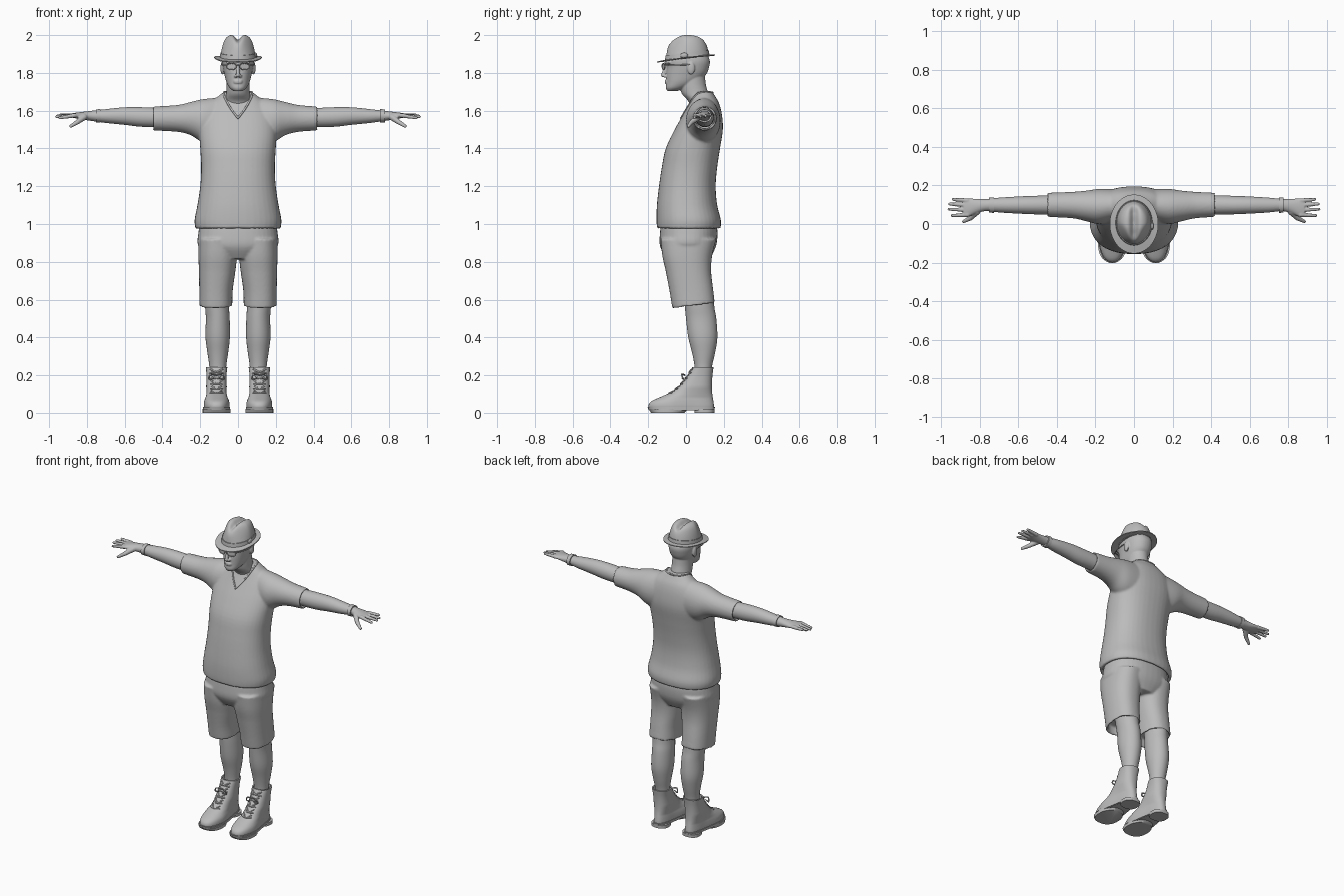
import bpy, bmesh, math
from mathutils import Vector, Matrix

cube = bpy.data.objects.get("Cube")
if cube:
    bpy.data.objects.remove(cube)

grey = bpy.data.materials.new("neutral_grey")
grey.use_nodes = True
grey.diffuse_color = (0.5, 0.5, 0.5, 1)
grey.node_tree.nodes["Principled BSDF"].inputs["Base Color"].default_value = grey.diffuse_color


def catmull(rings, steps):
    """Smoothly interpolate a list of number tuples."""
    if steps == 1:
        return [list(r) for r in rings]
    out = []
    last = len(rings) - 1
    for i in range(last):
        a, b, c, d = rings[max(i - 1, 0)], rings[i], rings[i + 1], rings[min(i + 2, last)]
        for k in range(steps):
            t = k / steps
            out.append([q + t / 2 * (r - p + t * (2 * p - 5 * q + 4 * r - s + t * (3 * (q - r) + s - p)))
                        for p, q, r, s in zip(a, b, c, d)])
    return out + [list(rings[last])]


def loft(bm, axis, rings, side=1, power=2, hollow=None, steps=4, count=40, cap=True):
    """Rings are (position, u low, u high, v low, v high); hollow recesses the last end."""
    rows = catmull(rings, steps)
    if hollow:
        scale, depth = hollow
        t, u0, u1, v0, v1 = rows[-1]
        uc, vc, uh, vh = (u0 + u1) / 2, (v0 + v1) / 2, (u1 - u0) / 2 * scale, (v1 - v0) / 2 * scale
        inward = math.copysign(depth, rows[0][0] - t)
        for shift in (0, inward):
            rows.append([t + shift, uc - uh, uc + uh, vc - vh, vc + vh])
    loops, made = [], []
    for t, u0, u1, v0, v1 in rows:
        loop = []
        for k in range(count):
            a = math.tau * k / count
            c, s = math.cos(a), math.sin(a)
            u = (u0 + u1) / 2 + (u1 - u0) / 2 * math.copysign(abs(c) ** (2 / power), c)
            v = (v0 + v1) / 2 + (v1 - v0) / 2 * math.copysign(abs(s) ** (2 / power), s)
            co = (u, v, t) if axis == "z" else (t, u, v)
            loop.append(bm.verts.new((co[0] * side, co[1], co[2])))
        loops.append(loop)
        made += loop
    for lo, hi in zip(loops, loops[1:]):
        for k in range(count):
            n = (k + 1) % count
            bm.faces.new((lo[k], lo[n], hi[n], hi[k]))
    if cap:
        bm.faces.new(loops[0])
        bm.faces.new(loops[-1])
    return made


def sym(rows):
    """Turn (z, half width, front, back) into mirrored rings."""
    return [(z, -w, w, f, b) for z, w, f, b in rows]


def chain(bm, start, end, r0, r1, n=12):
    """A tapering finger-like run of overlapping balls."""
    start, end = Vector(start), Vector(end)
    for i in range(n + 1):
        t = i / n
        bmesh.ops.create_icosphere(bm, subdivisions=2, radius=r0 + (r1 - r0) * t,
                                   matrix=Matrix.Translation(start.lerp(end, t)))


def ball(bm, at, size):
    bmesh.ops.create_uvsphere(bm, u_segments=20, v_segments=12, radius=1,
                              matrix=Matrix.Translation(at) @ Matrix.Diagonal((*size, 1)))


def finish(bm, name, voxel=None, smooth=3):
    bmesh.ops.recalc_face_normals(bm, faces=bm.faces)
    for f in bm.faces:
        f.smooth = True
    mesh = bpy.data.meshes.new(name)
    bm.to_mesh(mesh)
    bm.free()
    mesh.materials.append(grey)
    obj = bpy.data.objects.new(name, mesh)
    bpy.context.collection.objects.link(obj)
    if voxel:
        m = obj.modifiers.new("blend", "REMESH")
        m.mode, m.voxel_size, m.use_smooth_shade = "VOXEL", voxel, True
        m = obj.modifiers.new("soften", "SMOOTH")
        m.factor, m.iterations = 0.5, smooth
    else:
        mesh.set_sharp_from_angle(angle=math.radians(50))
    return obj


def tube(name, points, radius, target=None, cyclic=False):
    """Round cord through points, optionally laid on a surface."""
    pts = [Vector(p) for p in catmull(points + points[:1] if cyclic else points, 6)]
    if cyclic:
        pts.pop()
    if target:
        bpy.context.view_layer.update()
        surface = target.evaluated_get(bpy.context.evaluated_depsgraph_get())
        pts = [surface.closest_point_on_mesh(p)[1] for p in pts]
    curve = bpy.data.curves.new(name, "CURVE")
    curve.dimensions, curve.bevel_depth, curve.bevel_resolution = "3D", radius, 2
    curve.use_fill_caps = True
    line = curve.splines.new("POLY")
    line.points.add(len(pts) - 1)
    for p, co in zip(line.points, pts):
        p.co = (*co, 1)
    line.use_cyclic_u = cyclic
    curve.materials.append(grey)
    bpy.context.collection.objects.link(bpy.data.objects.new(name, curve))


# Shirt: body and sleeves blended into one loose garment
bm = bmesh.new()
loft(bm, "z", sym([(1.7, .075, .045, .14), (1.68, .1, .035, .152), (1.64, .15, .018, .175),
                   (1.58, .19, -.015, .19), (1.5, .205, -.06, .195), (1.4, .2, -.107, .18),
                   (1.3, .195, -.128, .165), (1.2, .2, -.143, .157), (1.1, .215, -.154, .165),
                   (1.02, .23, -.156, .185), (.975, .225, -.153, .182)]), power=2.3, hollow=(.92, .04))
for side, cuff in ((1, .42), (-1, .45)):
    loft(bm, "x", [(.08, .02, .18, 1.42, 1.67), (.18, 0, .182, 1.43, 1.662), (.25, .015, .173, 1.47, 1.646),
                   (.32, .03, .167, 1.488, 1.63), (cuff, .037, .162, 1.495, 1.622)],
         side, hollow=(.82, .04))
shirt = finish(bm, "shirt", .007, 5)
tube("collar", [(0, -.035, 1.565), (.045, -.01, 1.63), (.08, .04, 1.69), (.06, .12, 1.7), (0, .145, 1.7),
                (-.06, .12, 1.7), (-.08, .04, 1.69), (-.045, -.01, 1.63)], .005, shirt, True)

# Shorts: hips and two wide legs
bm = bmesh.new()
loft(bm, "z", sym([(1.01, .2, -.13, .16), (.95, .21, -.138, .167), (.88, .208, -.137, .158),
                   (.815, .12, -.1, .125)]), power=2.3)
for side in (1, -1):
    loft(bm, "z", [(.92, .01, .208, -.135, .16), (.83, .006, .209, -.125, .138), (.75, .014, .207, -.107, .133),
                   (.65, .028, .205, -.086, .143), (.568, .03, .205, -.072, .152)],
         side, power=2.3, hollow=(.88, .05))
for v in bm.verts:
    v.co.z += .13 * (v.co.y - .04) * max(0, min(1, (.75 - v.co.z) / .15))
finish(bm, "shorts", .007, 4)

# Head: neck, skull, face features and ears
bm = bmesh.new()
loft(bm, "z", sym([(1.6, .075, .03, .13), (1.65, .07, .012, .128), (1.69, .062, -.022, .118),
                   (1.74, .06, -.035, .105), (1.79, .06, -.03, .1)]))
loft(bm, "z", sym([(1.703, .022, -.098, -.05), (1.72, .044, -.107, .0), (1.75, .061, -.105, .06),
                   (1.79, .072, -.105, .105), (1.83, .08, -.102, .122), (1.87, .083, -.106, .125),
                   (1.92, .07, -.08, .1)]), power=2.2)
chain(bm, (0, -.106, 1.84), (0, -.122, 1.787), .008, .011)
for side in (1, -1):
    ball(bm, (side * .012, -.111, 1.783), (.009, .012, .008))
    ball(bm, (side * .083, .027, 1.825), (.01, .02, .034))
    chain(bm, (side * .012, -.106, 1.855), (side * .055, -.088, 1.855), .009, .007)
for z in (1.749, 1.758):
    ball(bm, (0, -.104, z), (.024, .009, .005))
finish(bm, "head", .004)

# Glasses: rims, lenses, bridge and temples
for side, label in ((1, "left"), (-1, "right")):
    rim = []
    for k in range(12):
        a = math.tau * k / 12
        x = .035 + .026 * math.cos(a)
        rim.append((side * x, -.126 + .3 * (x - .01), 1.834 + .017 * math.sin(a)))
    tube(label + "_glasses_rim", rim, .0025, cyclic=True)
    bm = bmesh.new()
    bm.faces.new([bm.verts.new(p) for p in rim])
    finish(bm, label + "_lens")
    tube(label + "_glasses_temple", [(side * .06, -.11, 1.842), (side * .083, -.05, 1.842),
                                     (side * .088, .02, 1.844)], .003)
tube("glasses_bridge", [(-.01, -.124, 1.838), (0, -.128, 1.841), (.01, -.124, 1.838)], .003)

# Hat crown with centre crease and pinched front
bm = bmesh.new()
loft(bm, "z", sym([(1.875, .092, -.107, .12), (1.91, .089, -.103, .116), (1.95, .08, -.095, .106),
                   (1.98, .067, -.08, .092), (1.996, .05, -.058, .07), (2.004, .025, -.03, .045),
                   (2.005, .004, -.004, .015)]), count=64)
for v in bm.verts:
    high = max(0, min(1, (v.co.z - 1.9) / .1))
    v.co.x *= 1 - .4 * high * max(0, -v.co.y / .08)
    v.co.z -= .03 * high ** 3 * math.exp(-(v.co.x / .02) ** 2) + .1 * high * max(0, -v.co.y - .02)
    v.co.z += .12 * v.co.y * (1 - high)
finish(bm, "hat_crown")

# Hat band and brim share the crown's tilt
for name, rows in (("hat_band", [(1.88, .09, -.104, .117), (1.88, .096, -.111, .124),
                                 (1.905, .093, -.108, .121), (1.905, .088, -.1, .114)]),
                   ("hat_brim", [(1.884, .088, -.1, .115), (1.881, .108, -.128, .135), (1.878, .126, -.153, .153),
                                 (1.873, .126, -.153, .153), (1.875, .108, -.128, .135), (1.877, .08, -.09, .1)])):
    bm = bmesh.new()
    loft(bm, "z", sym(rows), steps=1, count=64, cap=False)
    for v in bm.verts:
        v.co.z += .12 * v.co.y + .5 * max(0, abs(v.co.x) - .09) ** 1.3
    finish(bm, name)
bm = bmesh.new()
ball(bm, (.094, -.01, 1.893), (.008, .02, .014))
finish(bm, "hat_band_bow")

for side, label in ((1, "left"), (-1, "right")):
    # Arm with open hand
    bm = bmesh.new()
    loft(bm, "x", [(.34, .05, .15, 1.512, 1.61), (.5, .05, .147, 1.514, 1.618), (.6, .054, .143, 1.525, 1.618),
                   (.7, .06, .137, 1.535, 1.608), (.77, .067, .13, 1.545, 1.6), (.82, .055, .131, 1.552, 1.594),
                   (.86, .038, .133, 1.56, 1.589), (.885, .038, .13, 1.564, 1.585)], side)
    for y0, x1, y1, z1 in ((.122, .938, .128, 1.578), (.098, .957, .104, 1.572),
                           (.073, .96, .077, 1.568), (.048, .944, .044, 1.562)):
        chain(bm, (side * .865, y0, 1.575), (side * x1, y1, z1), .0125, .0085)
    chain(bm, (side * .815, .065, 1.566), (side * .85, .03, 1.54), .018, .013)
    chain(bm, (side * .85, .03, 1.54), (side * .885, .013, 1.518), .013, .009)
    finish(bm, label + "_arm", .004)

    # Wrist band
    bm = bmesh.new()
    x = .765 if side > 0 else .74
    loft(bm, "x", [(x - .012, .058, .138, 1.537, 1.608), (x + .012, .059, .137, 1.538, 1.607)], side, steps=1)
    finish(bm, label + "_wrist_band")

    # Lower leg
    bm = bmesh.new()
    loft(bm, "z", [(.64, .05, .178, -.015, .145), (.56, .048, .174, -.006, .15), (.5, .044, .17, 0, .16),
                   (.4, .043, .172, .012, .166), (.32, .052, .162, .032, .154), (.25, .062, .152, .045, .138),
                   (.18, .064, .15, .05, .13)], side)
    finish(bm, label + "_leg")

    # Boot upper, narrower at the heel
    bm = bmesh.new()
    loft(bm, "z", [(.012, .045, .18, -.19, .146), (.035, .042, .184, -.199, .148), (.06, .044, .182, -.185, .145),
                   (.085, .05, .177, -.132, .141), (.11, .055, .172, -.078, .138), (.15, .06, .168, -.032, .137),
                   (.2, .061, .167, .008, .14), (.243, .056, .17, .033, .146)],
         side, power=2.4, hollow=(.87, .03))
    for v in bm.verts:
        low = max(0, min(1, (.14 - v.co.z) / .06))
        v.co.x -= (v.co.x - side * .112) * .25 * low * max(0, min(1, (v.co.y + .08) / .12))
    boot = finish(bm, label + "_boot")

    # Sole welt, heel and forefoot tread
    bm = bmesh.new()
    for rows in ([(.014, -.198, .15), (.03, -.203, .153)], [(0, .045, .15), (.02, .045, .151)],
                 [(0, -.185, -.01), (.02, -.198, .01)]):
        loft(bm, "z", [(z, .039, .187, f, b) for z, f, b in rows], side, 2.5, steps=1)
    for v in bm.verts:
        v.co.x -= (v.co.x - side * .112) * .25 * max(0, min(1, (v.co.y + .08) / .12))
    finish(bm, label + "_sole")

    # Laces crossing the instep, with a bow
    for i in range(5):
        z, y, c = .105 + .026 * i, -.085 + .026 * i, side * .114
        for d in (1, -1):
            tube(f"{label}_lace_{i}", [(c - d * .034, y + .012, z), (c, y - .01, z + .012),
                                       (c + d * .034, y + .016, z + .024)], .0045, boot)
    for d in (1, -1):
        tube(label + "_lace_bow", [(c, -.005, .2), (c + d * .03, -.022, .205), (c + d * .04, -.015, .18),
                                   (c + d * .015, -.02, .185)], .004)
